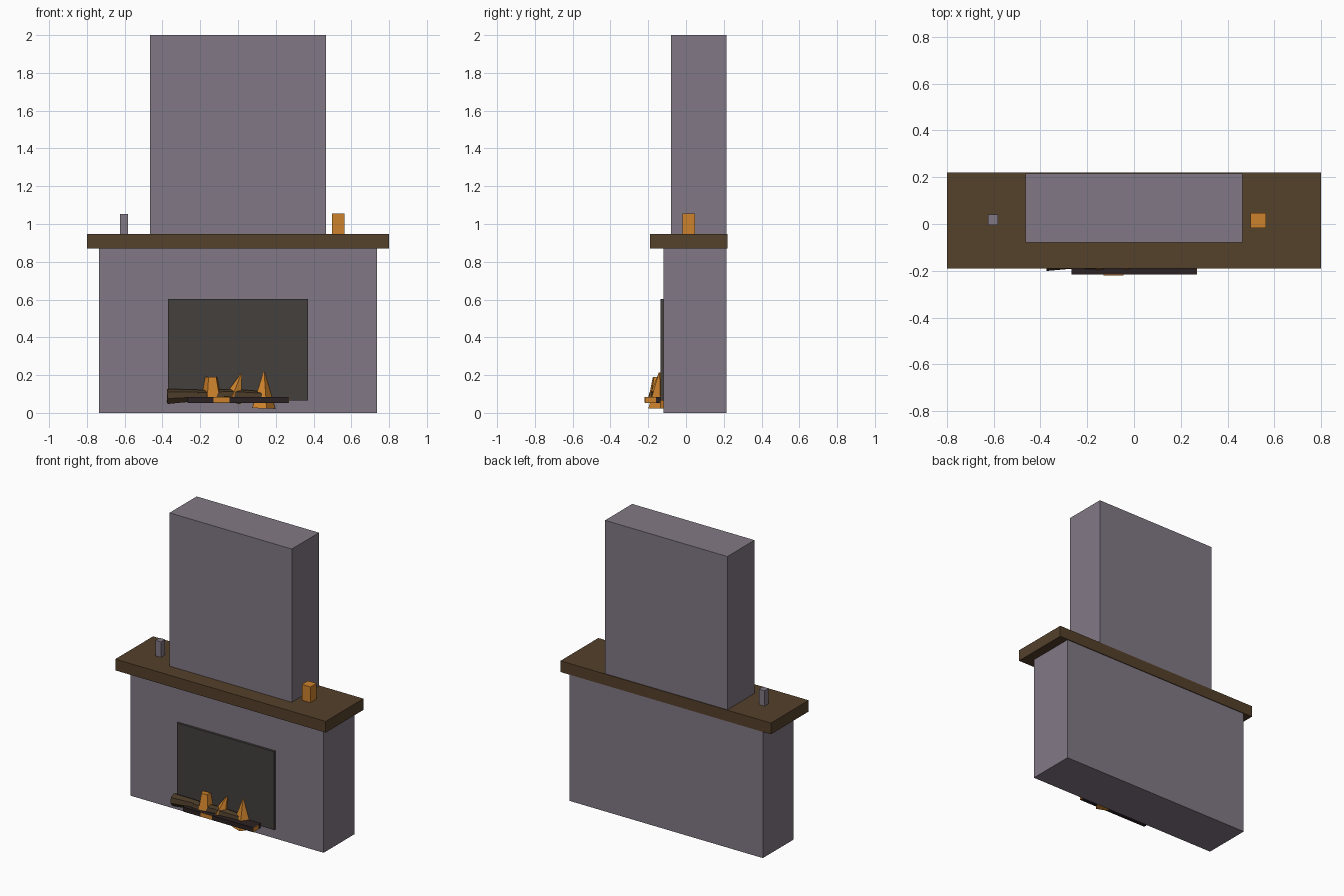
import bpy
from mathutils import Vector

if "Cube" in bpy.data.objects:
    bpy.data.objects.remove(bpy.data.objects["Cube"])


def material(name, rgb):
    m = bpy.data.materials.new(name)
    m.diffuse_color = (*rgb, 1)
    m.use_nodes = True
    m.node_tree.nodes["Principled BSDF"].inputs["Base Color"].default_value = m.diffuse_color
    return m


STONE = material("mauve stone", (0.222, 0.190, 0.232))
WOOD = material("brown wood", (0.090, 0.052, 0.024))
SOOT = material("dark grey", (0.056, 0.051, 0.048))
IRON = material("black iron", (0.024, 0.015, 0.016))
BARK = material("log bark", (0.068, 0.042, 0.020))
ORANGE = material("orange", (0.61, 0.225, 0.025))


def box(name, x, y, z, mat):
    """Box between (min, max) pairs on each axis."""
    bpy.ops.mesh.primitive_cube_add(size=1)
    ob = bpy.context.object
    ob.name = name
    ob.location = [(a + b) / 2 for a, b in (x, y, z)]
    ob.scale = [b - a for a, b in (x, y, z)]
    ob.data.materials.append(mat)
    return ob


def taper(name, start, end, r1, r2, sides, mat):
    """Faceted cone or log running from start to end."""
    start, end = Vector(start), Vector(end)
    axis = end - start
    bpy.ops.mesh.primitive_cone_add(vertices=sides, radius1=r1, radius2=r2,
                                    depth=axis.length)
    ob = bpy.context.object
    ob.name = name
    ob.location = (start + end) / 2
    ob.rotation_euler = axis.to_track_quat('Z', 'Y').to_euler()
    ob.data.materials.append(mat)
    return ob


# Masonry and mantel shelf
box("fireplace_body", (-0.735, 0.735), (-0.12, 0.215), (0, 0.875), STONE)
box("chimney_breast", (-0.465, 0.465), (-0.08, 0.215), (0.94, 2.0), STONE)
box("mantel_shelf", (-0.8, 0.8), (-0.19, 0.22), (0.87, 0.947), WOOD)
box("firebox_panel", (-0.37, 0.37), (-0.136, -0.118), (0.065, 0.603), SOOT)

# Ornaments on the mantel
box("left_ornament", (-0.625, -0.582), (-0.005, 0.04), (0.945, 1.053), STONE)
box("right_ornament", (0.498, 0.564), (-0.018, 0.048), (0.945, 1.055), ORANGE)

# Grate with glowing embers on its front and right end
box("grate", (-0.267, 0.267), (-0.217, -0.135), (0.053, 0.084), IRON)
box("front_ember", (-0.13, -0.045), (-0.22, -0.216), (0.055, 0.083), ORANGE)
box("end_ember", (0.266, 0.269), (-0.217, -0.16), (0.053, 0.084), ORANGE)

# Logs lying across the grate
logs = [((-0.375, -0.160, 0.085), (-0.19, -0.155, 0.092), 0.042, 0.030),
        ((-0.21, -0.160, 0.085), (-0.03, -0.155, 0.095), 0.036, 0.030),
        ((-0.04, -0.155, 0.090), (0.125, -0.150, 0.088), 0.038, 0.026)]
for i, (a, b, r1, r2) in enumerate(logs):
    taper(f"log_{i + 1}", a, b, r1, r2, 7, BARK)

# Flames
flames = [((-0.137, -0.148, 0.06), (-0.14, -0.145, 0.19), 0.060, 0.034),
          ((-0.03, -0.150, 0.06), (0.017, -0.143, 0.205), 0.055, 0.004),
          ((0.13, -0.135, 0.025), (0.137, -0.14, 0.215), 0.068, 0.004)]
for i, (a, b, r1, r2) in enumerate(flames):
    taper(f"flame_{i + 1}", a, b, r1, r2, 5, ORANGE)
